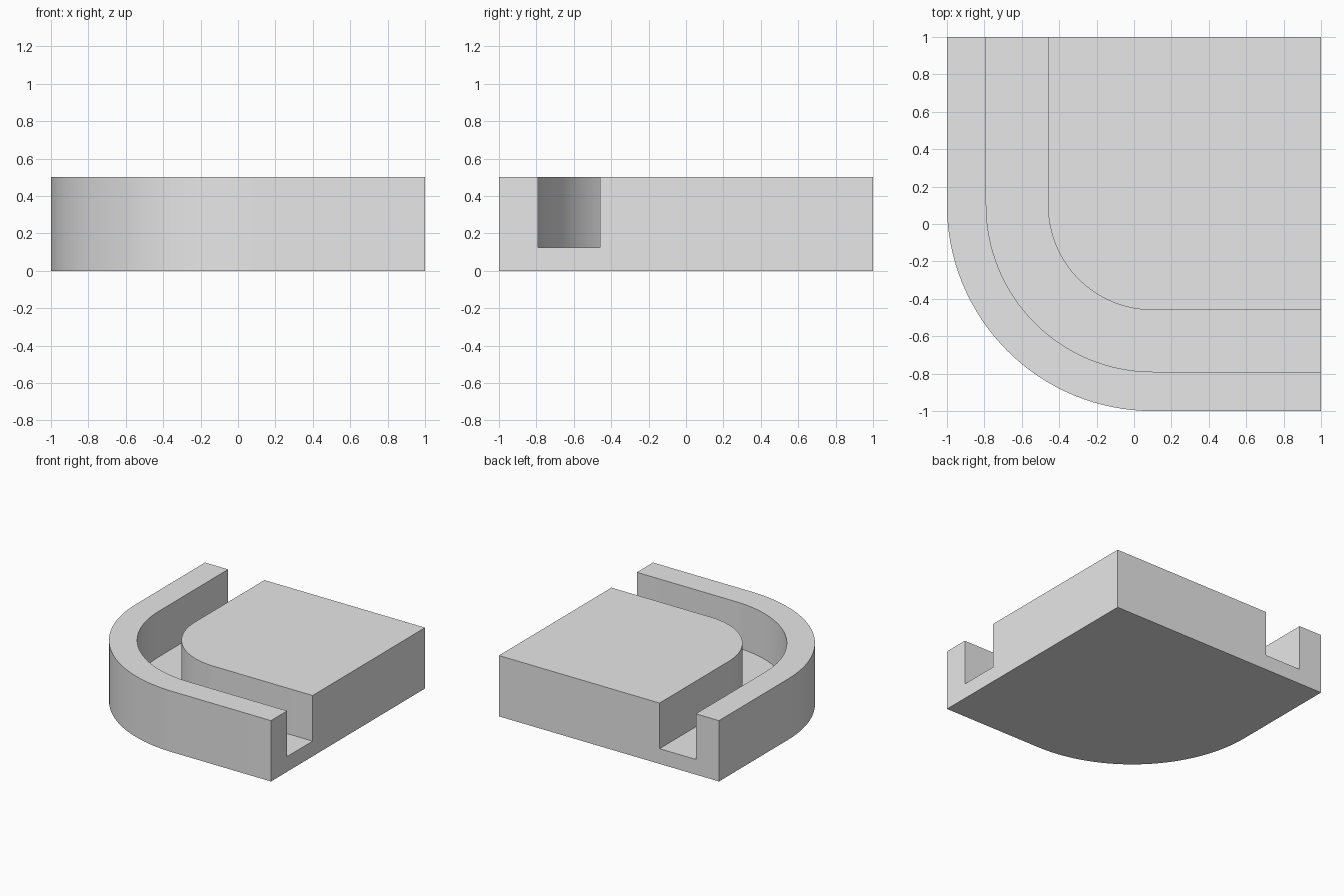
import bpy
import bmesh
from math import cos, sin, pi, radians

cube = bpy.data.objects.get("Cube")
if cube:
    bpy.data.objects.remove(cube, do_unlink=True)

CENTRE = 0.1     # shared centre of the corner arcs
EDGE = 1.0       # flat back and left sides
HEIGHT = 0.5
FLOOR = 0.125    # groove floor
SEGMENTS = 32

grey = bpy.data.materials.new("light_grey")
grey.use_nodes = True
colour = (0.8, 0.8, 0.8, 1)
grey.diffuse_color = colour
grey.node_tree.nodes["Principled BSDF"].inputs["Base Color"].default_value = colour

bm = bmesh.new()


def bend(radius, z):
    """Path from the back side, around the rounded corner, to the left side."""
    points = [(CENTRE - radius, EDGE)]
    for i in range(SEGMENTS + 1):
        a = pi + pi / 2 * i / SEGMENTS
        points.append((CENTRE + radius * cos(a), CENTRE + radius * sin(a)))
    points.append((EDGE, CENTRE - radius))
    return [bm.verts.new((x, y, z)) for x, y in points]


# Cross-section swept round the bend: outer wall, rim, groove, plateau wall
section = [(1.1, 0), (1.1, HEIGHT), (0.89, HEIGHT),
           (0.89, FLOOR), (0.56, FLOOR), (0.56, HEIGHT)]
paths = [bend(r, z) for r, z in section]
for low, high in zip(paths, paths[1:]):
    for i in range(len(low) - 1):
        bm.faces.new((low[i], low[i + 1], high[i + 1], high[i]))

# Plateau top, underside and the two flat ends
corner_low = bm.verts.new((EDGE, EDGE, 0))
corner_high = bm.verts.new((EDGE, EDGE, HEIGHT))
bm.faces.new(paths[-1] + [corner_high])
bm.faces.new(paths[0] + [corner_low])
for end in (0, -1):
    bm.faces.new([p[end] for p in paths] + [corner_high, corner_low])
bmesh.ops.recalc_face_normals(bm, faces=bm.faces)

mesh = bpy.data.meshes.new("grooved_corner_block")
bm.to_mesh(mesh)
bm.free()
mesh.materials.append(grey)
block = bpy.data.objects.new("grooved_corner_block", mesh)
bpy.context.collection.objects.link(block)

# Smooth arcs with crisp edges
bpy.ops.object.select_all(action="DESELECT")
block.select_set(True)
bpy.context.view_layer.objects.active = block
bpy.ops.object.shade_smooth_by_angle(angle=radians(30))
